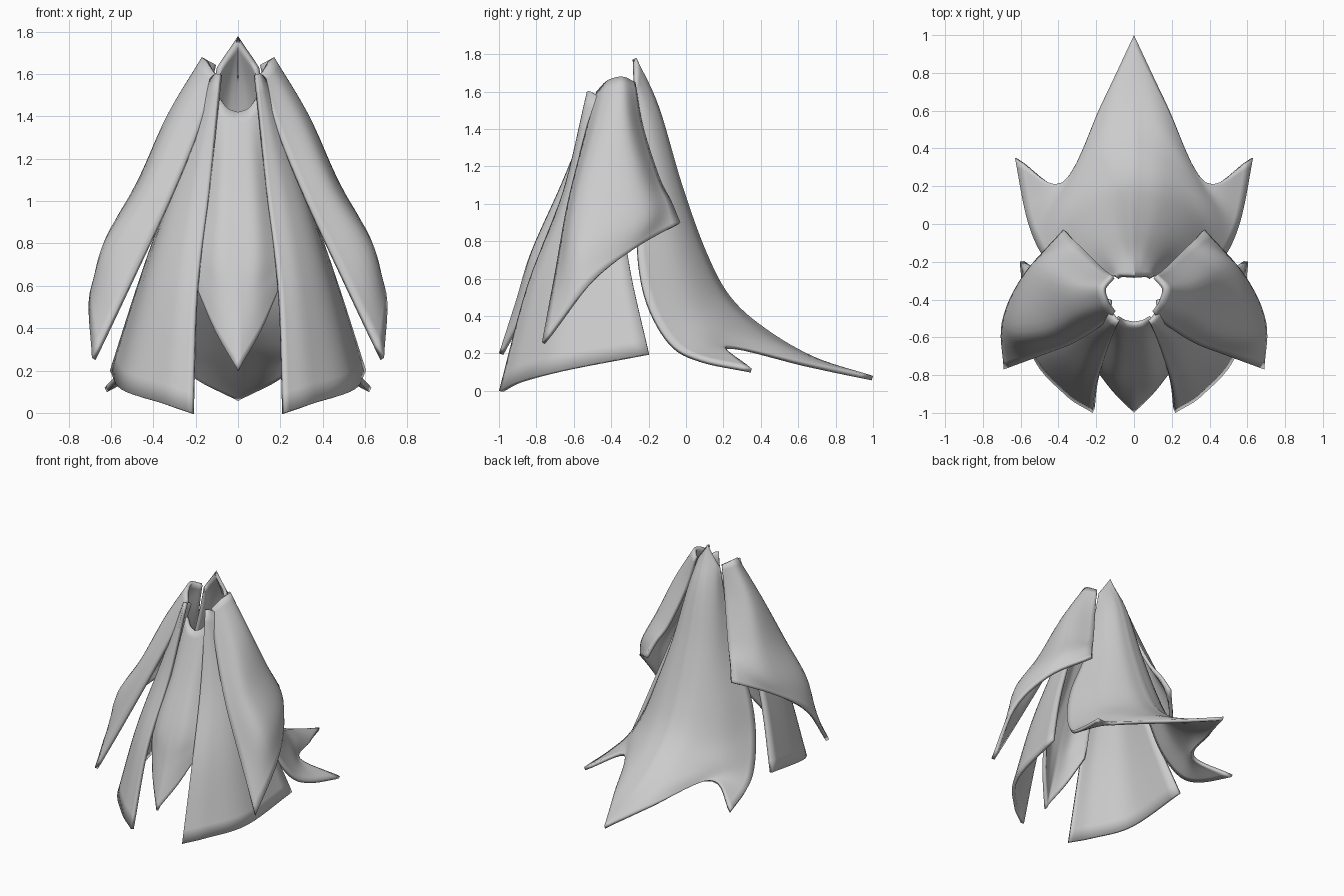
import bpy
import bmesh
from mathutils import Vector

cube = bpy.data.objects.get("Cube")
if cube:
    bpy.data.objects.remove(cube, do_unlink=True)

STEPS = 6          # subdivisions between neighbouring control points
THICKNESS = 0.025

grey = bpy.data.materials.new("plain grey cloth")
grey.use_nodes = True
colour = (0.6, 0.6, 0.6, 1)
grey.diffuse_color = colour
grey.node_tree.nodes["Principled BSDF"].inputs["Base Color"].default_value = colour


def smooth_path(points):
    """Pass a smooth curve through the points, straight at both ends."""
    points = [Vector(p) for p in points]
    padded = [2 * points[0] - points[1]] + points + [2 * points[-1] - points[-2]]
    path = []
    for a, b, c, d in zip(padded, padded[1:], padded[2:], padded[3:]):
        for step in range(STEPS):
            t = step / STEPS
            path.append(b + 0.5 * t * ((c - a) + t * ((2 * a - 5 * b + 4 * c - d)
                        + t * (3 * (b - c) + d - a))))
    return path + [points[-1]]


def cloth_panel(name, rows, side=1, symmetric=False):
    """Loft a sheet through rows of control points, then thicken it inwards."""
    across = [smooth_path(row) for row in rows]
    columns = [smooth_path(column) for column in zip(*across)]

    bm = bmesh.new()
    grid = [[bm.verts.new((p.x * side, p.y, p.z)) for p in column] for column in columns]
    for left, right in zip(grid, grid[1:]):
        for i in range(len(left) - 1):
            bm.faces.new((left[i], left[i + 1], right[i + 1], right[i]))
    bm.normal_update()

    # Turn the sheet so that its normals point away from the body axis
    outward = sum(f.normal.dot(f.calc_center_median() - Vector((0, -0.35, 0.3)))
                  * f.calc_area() for f in bm.faces)
    if outward < 0:
        bmesh.ops.reverse_faces(bm, faces=bm.faces[:])

    mesh = bpy.data.meshes.new(name)
    bm.to_mesh(mesh)
    bm.free()
    mesh.materials.append(grey)
    panel = bpy.data.objects.new(name, mesh)
    bpy.context.collection.objects.link(panel)

    if symmetric:
        mirror = panel.modifiers.new("Mirror", "MIRROR")
        mirror.use_clip = True
    solid = panel.modifiers.new("Thickness", "SOLIDIFY")
    solid.thickness = THICKNESS
    solid.offset = -1

    bpy.ops.object.select_all(action="DESELECT")
    panel.select_set(True)
    bpy.context.view_layer.objects.active = panel
    bpy.ops.object.shade_smooth_by_angle(angle=0.7)


# Back cape: centre line to side edge, pointed collar down to three-pointed train
cape_rows = [
    [(0, -.265, 1.78), (.04, -.265, 1.72), (.075, -.265, 1.67), (.1, -.275, 1.63)],
    [(0, -.145, 1.52), (.06, -.155, 1.5), (.12, -.2, 1.46), (.15, -.27, 1.4)],
    [(0, -.02, 1.1), (.1, -.04, 1.09), (.19, -.11, 1.06), (.26, -.25, 1.02)],
    [(0, .11, .74), (.14, .08, .73), (.28, -.04, .72), (.38, -.25, .72)],
    [(0, .24, .5), (.16, .19, .5), (.34, .04, .47), (.46, -.2, .47)],
    [(0, .43, .33), (.17, .34, .34), (.38, .13, .33), (.53, -.08, .26)],
    [(0, .69, .18), (.17, .5, .24), (.385, .18, .265), (.58, .08, .175)],
    [(0, 1, .08), (.17, .64, .15), (.38, .22, .24), (.63, .35, .12)],
]
cloth_panel("back_cape", cape_rows, symmetric=True)

# Front centre panel: narrow leaf ending in a point
centre_rows = [
    [(0, -.54, 1.42), (.05, -.53, 1.44), (.09, -.51, 1.49)],
    [(0, -.67, 1.1), (.08, -.66, 1.1), (.15, -.6, 1.1)],
    [(0, -.83, .74), (.1, -.81, .76), (.19, -.72, .8)],
    [(0, -.91, .48), (.1, -.86, .57), (.2, -.76, .68)],
    [(0, -1, .2), (.11, -.89, .39), (.195, -.78, .59)],
]
cloth_panel("front_centre_panel", centre_rows, symmetric=True)

# Long front panels: inner edge to outer edge
front_rows = [
    [(.09, -.53, 1.6), (.11, -.51, 1.6), (.14, -.46, 1.57), (.14, -.4, 1.55)],
    [(.14, -.66, 1.06), (.22, -.62, 1.08), (.29, -.52, 1.1), (.3, -.36, 1.1)],
    [(.2, -.85, .56), (.31, -.78, .59), (.43, -.61, .62), (.46, -.3, .65)],
    [(.22, -1, 0), (.37, -.9, .05), (.55, -.67, .11), (.605, -.2, .2)],
]

# Short outer panels: front edge round to back edge, with a slanted hem
shoulder_rows = [
    [(.11, -.48, 1.6), (.15, -.42, 1.66), (.17, -.34, 1.68), (.12, -.27, 1.65)],
    [(.19, -.55, 1.34), (.31, -.48, 1.38), (.32, -.32, 1.42), (.17, -.23, 1.42)],
    [(.33, -.635, 1), (.46, -.55, 1.06), (.44, -.27, 1.14), (.26, -.14, 1.14)],
    [(.5, -.7, .64), (.63, -.57, .79), (.54, -.23, .92), (.325, -.08, 1.02)],
    [(.69, -.77, .26), (.7, -.52, .57), (.59, -.275, .76), (.375, -.03, .9)],
]
for label, side in (("left", 1), ("right", -1)):
    cloth_panel(label + "_front_panel", front_rows, side)
    cloth_panel(label + "_shoulder_panel", shoulder_rows, side)
